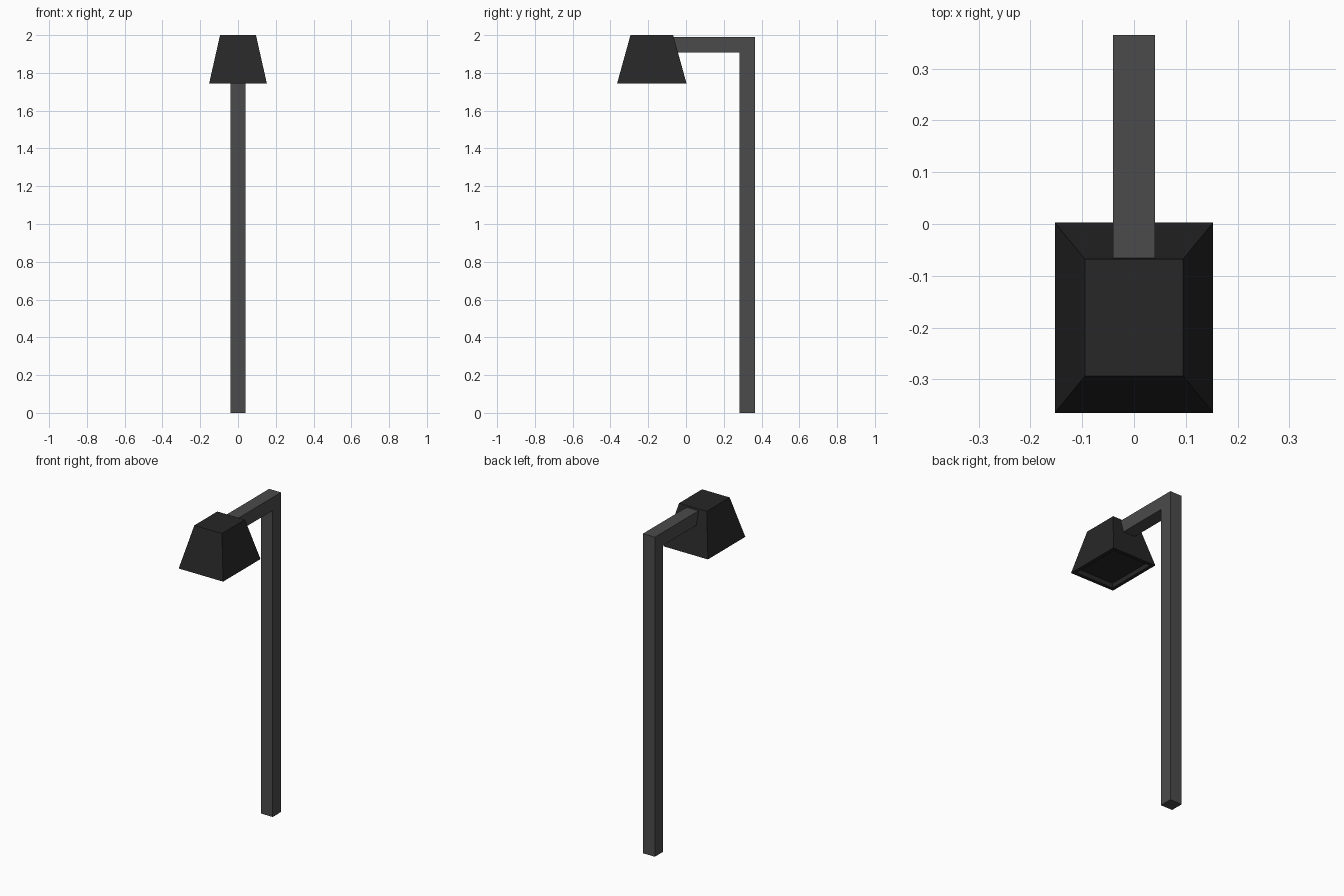
import bpy, bmesh

if "Cube" in bpy.data.objects:
    bpy.data.objects.remove(bpy.data.objects["Cube"])


def make_object(name, bm, color):
    bmesh.ops.recalc_face_normals(bm, faces=bm.faces)
    mesh = bpy.data.meshes.new(name)
    bm.to_mesh(mesh)
    bm.free()
    obj = bpy.data.objects.new(name, mesh)
    bpy.context.collection.objects.link(obj)
    mat = bpy.data.materials.new(name + "_paint")
    mat.diffuse_color = (*color, 1)
    mat.use_nodes = True
    mat.node_tree.nodes["Principled BSDF"].inputs["Base Color"].default_value = mat.diffuse_color
    mesh.materials.append(mat)
    return obj


# Square post and arm: one L-shaped side profile, extruded across x
W = 0.041
bm = bmesh.new()
profile = [(0.365, 0), (0.365, 1.99), (-0.066, 1.99), (-0.066, 1.908),
           (0.283, 1.908), (0.283, 0)]
face = bm.faces.new([bm.verts.new((-W, y, z)) for y, z in profile])
ext = bmesh.ops.extrude_face_region(bm, geom=[face])
side = [v for v in ext["geom"] if isinstance(v, bmesh.types.BMVert)]
bmesh.ops.translate(bm, verts=side, vec=(2 * W, 0, 0))
make_object("post_and_arm", bm, (0.07, 0.07, 0.07))

# Tapered lamp shade
Y = -0.181
bm = bmesh.new()
bmesh.ops.create_cube(bm, size=2)
for v in bm.verts:
    if v.co.z > 0:
        v.co = (v.co.x * 0.095, Y + v.co.y * 0.113, 2.0)
    else:
        v.co = (v.co.x * 0.153, Y + v.co.y * 0.184, 1.743)

# Recessed panel inside the rim on the underside
bm.normal_update()
bottom = min(bm.faces, key=lambda f: f.calc_center_median().z)
bmesh.ops.inset_region(bm, faces=[bottom], thickness=0.03)
ext = bmesh.ops.extrude_discrete_faces(bm, faces=[bottom])
bmesh.ops.translate(bm, verts=ext["faces"][0].verts, vec=(0, 0, 0.03))
make_object("lamp_shade", bm, (0.02, 0.02, 0.02))
